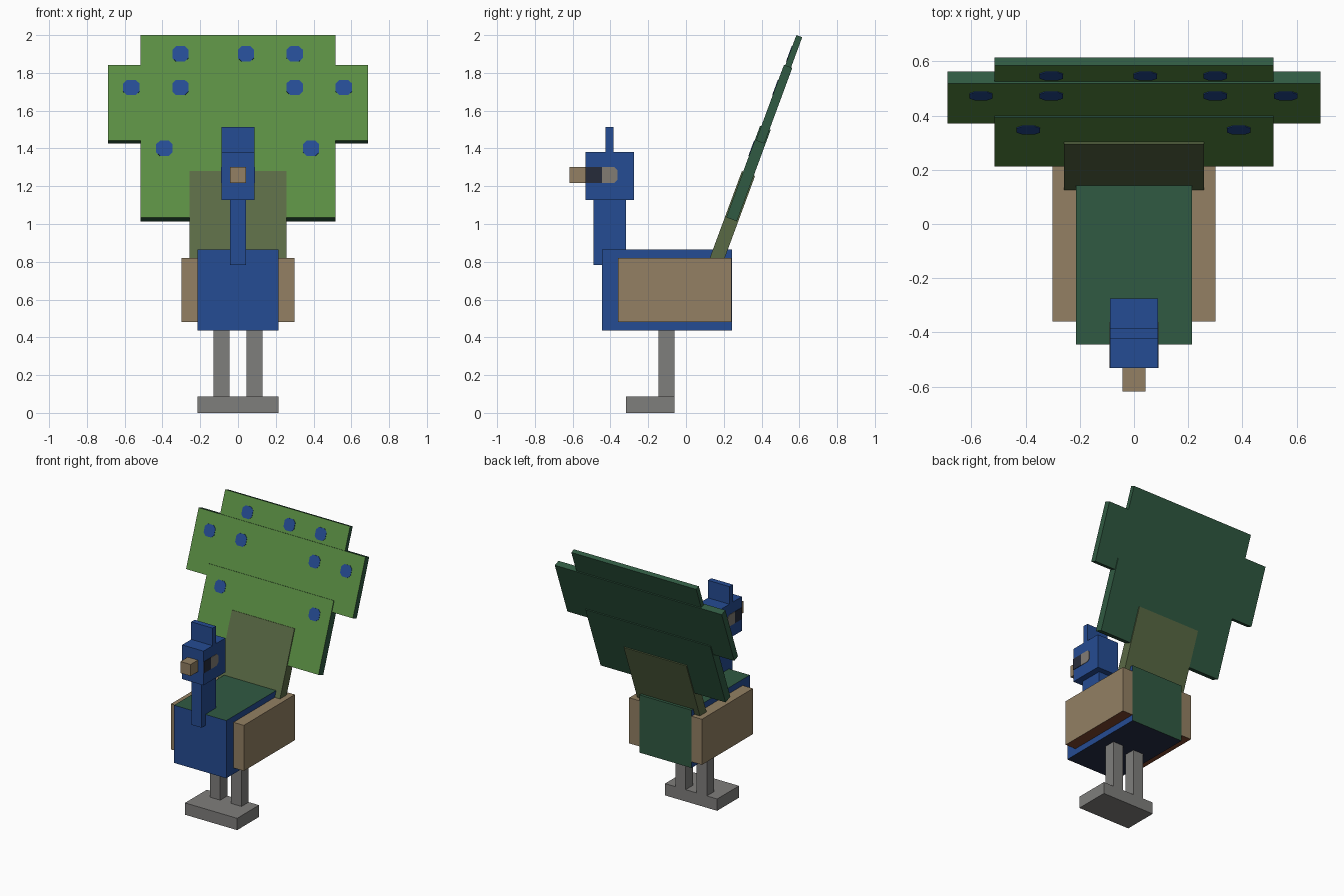
import bpy, bmesh, math
from mathutils import Matrix, Vector

if "Cube" in bpy.data.objects:
    bpy.data.objects.remove(bpy.data.objects["Cube"], do_unlink=True)


def linear(c):
    c /= 255
    return c / 12.92 if c <= 0.04045 else ((c + 0.055) / 1.055) ** 2.4


def material(name, *rgb):
    m = bpy.data.materials.new(name)
    m.use_nodes = True
    col = [linear(c) for c in rgb] + [1]
    m.diffuse_color = col
    bsdf = next(n for n in m.node_tree.nodes if n.type == "BSDF_PRINCIPLED")
    bsdf.inputs["Base Color"].default_value = col
    return m


blue = material("blue", 37, 76, 147)
teal = material("dark green", 48, 90, 66)
green = material("leaf green", 90, 142, 67)
olive = material("olive", 90, 106, 69)
tan = material("tan", 147, 128, 99)
brown = material("brown", 125, 70, 45)
navy = material("navy", 37, 45, 68)
grey = material("grey", 127, 126, 124)
black = material("eye black", 38, 43, 58)
pale = material("eye grey", 130, 124, 116)

SIDES = {"front": (0, -1, 0), "back": (0, 1, 0), "top": (0, 0, 1), "bottom": (0, 0, -1)}


def finish(name, bm, mat, sides):
    """Turn a bmesh into an object, recolouring faces by direction."""
    bmesh.ops.recalc_face_normals(bm, faces=bm.faces)
    mesh = bpy.data.meshes.new(name)
    mesh.materials.append(mat)
    for i, (side, other) in enumerate(sides.items(), 1):
        mesh.materials.append(other)
        for f in bm.faces:
            if f.normal.dot(Vector(SIDES[side])) > 0.9:
                f.material_index = i
    bm.to_mesh(mesh)
    bm.free()
    obj = bpy.data.objects.new(name, mesh)
    bpy.context.collection.objects.link(obj)
    return obj


def box(name, x, y, z, mat, **sides):
    """Box from (min, max) ranges."""
    bm = bmesh.new()
    spans = (x, y, z)
    size = [b - a for a, b in spans]
    mid = [(a + b) / 2 for a, b in spans]
    bmesh.ops.create_cube(bm, size=1, matrix=Matrix.Translation(mid) @ Matrix.Diagonal(size + [1]))
    return finish(name, bm, mat, sides)


def plate(name, points, depth, mat):
    """Thin plate: an outline extruded along a vector."""
    bm = bmesh.new()
    face = bm.faces.new([bm.verts.new(p) for p in points])
    new = bmesh.ops.extrude_face_region(bm, geom=[face])["geom"]
    bmesh.ops.translate(bm, vec=depth, verts=[v for v in new if isinstance(v, bmesh.types.BMVert)])
    return finish(name, bm, mat, {})


def octagon(u, v, r, c):
    """Square outline with clipped corners."""
    k = r - c
    return [(u + a, v + b) for a, b in
            ((-k, -r), (k, -r), (r, -k), (r, k), (k, r), (-k, r), (-r, k), (-r, -k))]


# Body, neck and head
box("body", (-0.215, 0.215), (-0.445, 0.243), (0.435, 0.865), blue, top=teal, back=teal, bottom=navy)
box("neck", (-0.042, 0.042), (-0.49, -0.317), (0.783, 1.13), blue)
box("head", (-0.088, 0.088), (-0.532, -0.275), (1.127, 1.382), blue)
box("crest", (-0.088, 0.088), (-0.425, -0.385), (1.382, 1.513), blue)
box("beak", (-0.042, 0.042), (-0.618, -0.532), (1.217, 1.303), tan)
box("feet", (-0.215, 0.215), (-0.317, -0.06), (0, 0.088), grey)

# Paired parts
for side, s in (("left", 1), ("right", -1)):
    span = lambda a, b: sorted((s * a, s * b))
    box(side + "_wing", span(0.215, 0.3), (-0.36, 0.241), (0.48, 0.82), tan, bottom=brown)
    box(side + "_leg", span(0.045, 0.13), (-0.145, -0.06), (0.088, 0.435), grey)
    box(side + "_eye_dark", span(0.088, 0.091), (-0.532, -0.446), (1.217, 1.303), black)
    outline = [(-0.446, 1.217), (-0.38, 1.217), (-0.362, 1.235),
               (-0.362, 1.285), (-0.38, 1.303), (-0.446, 1.303)]
    plate(side + "_eye_light", [(s * 0.088, y, z) for y, z in outline], (s * 0.003, 0, 0), pale)

# Fanned tail: nested slabs leaning back along one centre line
LEAN = math.radians(20.3)
SIN, COS = math.sin(LEAN), math.cos(LEAN)


def tail_slab(name, half, bottom, top, thick, mat, spots=(), spot_z=0, **sides):
    zc = (bottom + top) / 2 - thick / 2 * SIN
    yc = 0.33 + (zc - 1.265) * math.tan(LEAN)
    h = (top - bottom) / COS / 2
    parts = [box(name, (-half, half), (-thick / 2, thick / 2), (-h, h), mat, **sides)]
    v = (spot_z - zc - thick / 2 * SIN) / COS
    for i, x in enumerate(spots, 1):
        pts = [(a, -thick / 2, b) for a, b in octagon(x, v, 0.043, 0.02)]
        parts.append(plate(f"{name}_spot_{i}", pts, (0, -0.003, 0), blue))
    for p in parts:
        p.location = (0, yc, zc)
        p.rotation_euler.x = -LEAN


tail_slab("tail_base", 0.258, 0.79, 1.28, 0.074, olive)
tail_slab("tail_lower", 0.515, 1.035, 1.52, 0.06, teal, (-0.39, 0.387), 1.4, front=green)
tail_slab("tail_middle", 0.688, 1.442, 1.843, 0.047, teal, (-0.565, -0.305, 0.3, 0.56), 1.722, front=green)
tail_slab("tail_upper", 0.515, 1.72, 2.0, 0.033, teal, (-0.305, 0.042, 0.3), 1.9, front=green)
